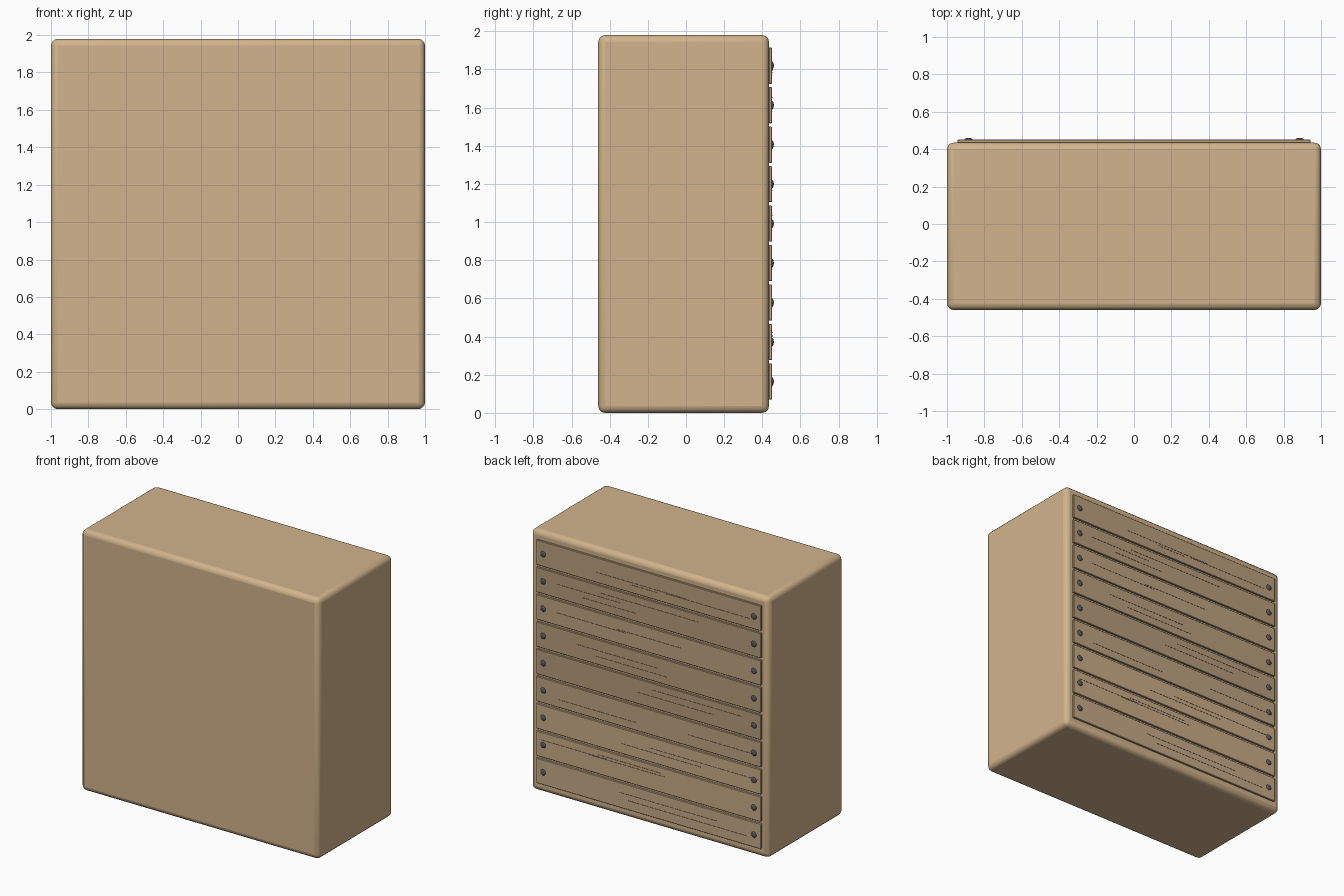
import bpy
import random

if "Cube" in bpy.data.objects:
    bpy.data.objects.remove(bpy.data.objects["Cube"])

random.seed(4)


def material(name, rgb):
    m = bpy.data.materials.new(name)
    m.diffuse_color = (*rgb, 1)
    m.use_nodes = True
    m.node_tree.nodes["Principled BSDF"].inputs["Base Color"].default_value = m.diffuse_color
    return m


def box(name, lo, hi, mat, bevel=0, segments=1):
    size = [b - a for a, b in zip(lo, hi)]
    centre = [(a + b) / 2 for a, b in zip(lo, hi)]
    bpy.ops.mesh.primitive_cube_add(size=1, location=centre)
    ob = bpy.context.object
    ob.name = name
    ob.scale = size
    bpy.ops.object.transform_apply(location=False, rotation=False, scale=True)
    ob.data.materials.append(mat)
    if bevel:
        mod = ob.modifiers.new("rounded_edges", 'BEVEL')
        mod.width = bevel
        mod.segments = segments
    return ob


tan = material("tan", (0.64, 0.455, 0.262))
grain_mat = material("grain", (0.22, 0.15, 0.09))
metal = material("screw_metal", (0.09, 0.09, 0.1))

# Main block with rounded edges
block = box("body", (-1, -0.46, 0), (1, 0.435, 1.98), tan, 0.036, 3)
bpy.ops.object.shade_smooth_by_angle()

# Grain streaks per plank, top to bottom: (x start, x end, height offset)
grain = [
    [(0.44, -0.31, -0.018), (0.15, -0.09, -0.036), (-0.15, -0.85, -0.025)],
    [(0.77, 0.24, 0.01), (0.55, 0.11, -0.035), (0.4, -0.42, 0.04)],
    [(0.77, 0.19, 0.0), (0.27, -0.28, 0.01)],
    [(0.61, -0.08, 0.012), (0.45, -0.15, -0.035)],
    [(-0.03, -0.79, 0.042), (0.09, -0.55, -0.008)],
    [(0.76, 0.11, -0.035), (-0.33, -0.92, -0.01)],
    [(0.23, -0.44, -0.02), (0.0, -0.92, 0.01)],
    [(0.9, 0.35, 0.035), (0.42, -0.1, 0.05), (0.5, -0.14, 0.03)],
    [(0.25, -0.57, 0.02), (0.17, -0.83, -0.025)],
]

for i, streaks in enumerate(grain):
    z = 1.82 - 0.207 * i
    # Plank, each in a slightly different shade
    shade = random.uniform(0.72, 0.95)
    wood = material(f"plank_wood_{i}", (0.64 * shade, 0.455 * shade, 0.27 * shade))
    box(f"plank_{i}", (-0.943, 0.434, z - 0.095), (0.943, 0.451, z + 0.095), wood, 0.003)

    # Raised grain streaks
    for j, (a, b, dz) in enumerate(streaks):
        box(f"grain_{i}_{j}", (b, 0.449, z + dz - 0.002), (a, 0.4525, z + dz + 0.002), grain_mat)

    # Domed screws at both ends
    for side in (-1, 1):
        bpy.ops.mesh.primitive_uv_sphere_add(segments=16, ring_count=8, radius=0.023,
                                             location=(side * 0.885, 0.45, z))
        screw = bpy.context.object
        screw.name = f"screw_{i}_{'left' if side < 0 else 'right'}"
        screw.scale.y = 0.45
        screw.data.materials.append(metal)
        bpy.ops.object.shade_smooth_by_angle()
